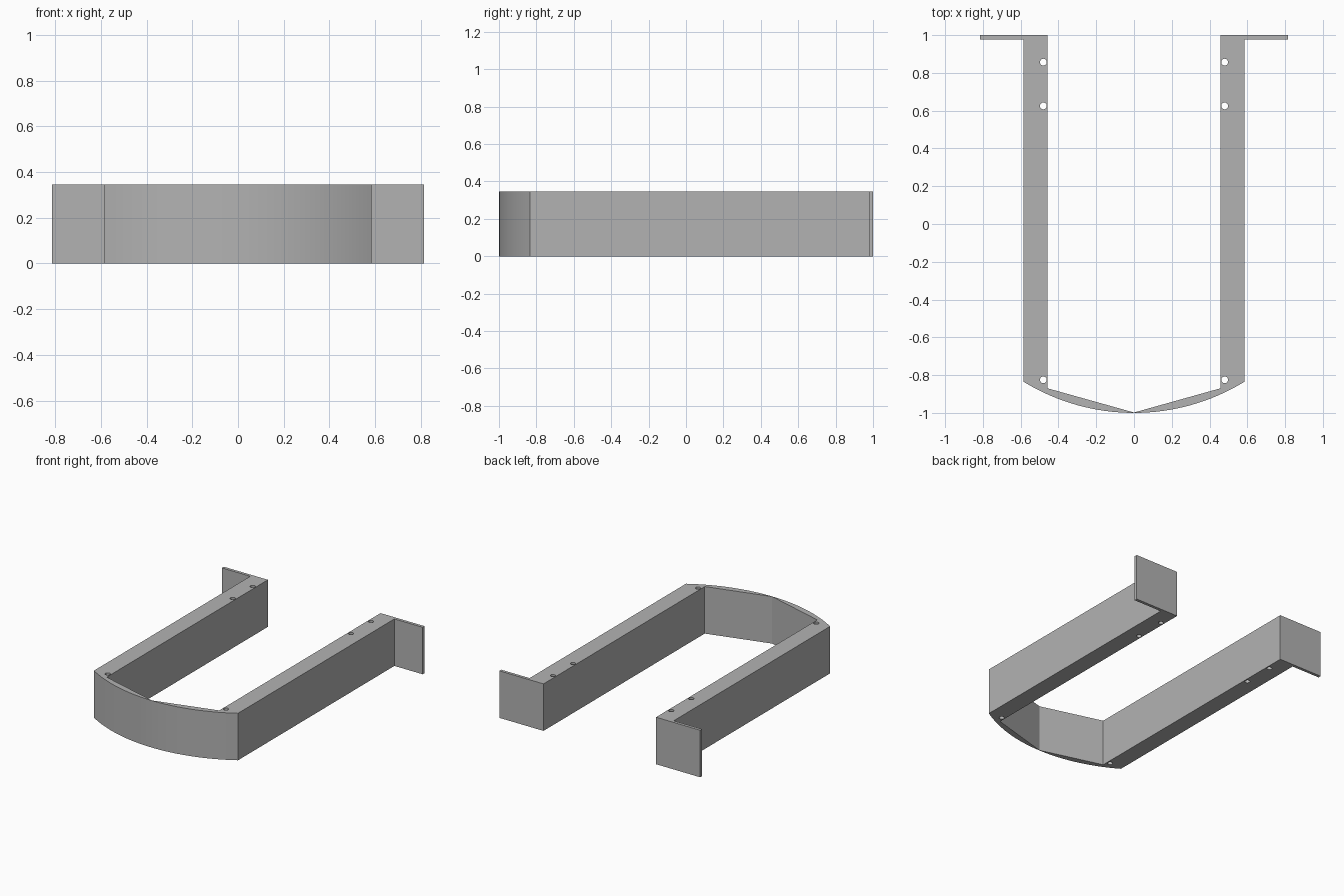
import bpy
import bmesh
import math

cube = bpy.data.objects.get("Cube")
if cube:
    bpy.data.objects.remove(cube, do_unlink=True)

HEIGHT = 0.345
INNER, OUTER, FLANGE = 0.457, 0.585, 0.815   # half widths
SHOULDER, TIP = -0.835, -1.0                 # ends of the bowed front
FLANGE_THICK = 0.022

grey = bpy.data.materials.new("light grey")
grey.use_nodes = True
grey.diffuse_color = (0.45, 0.45, 0.45, 1)
grey.node_tree.nodes["Principled BSDF"].inputs["Base Color"].default_value = grey.diffuse_color


def new_object(name, bm):
    bmesh.ops.recalc_face_normals(bm, faces=bm.faces)
    mesh = bpy.data.meshes.new(name)
    bm.to_mesh(mesh)
    bm.free()
    mesh.materials.append(grey)
    obj = bpy.data.objects.new(name, mesh)
    bpy.context.collection.objects.link(obj)
    return obj


# Bowed front edge, from the centre tip out to the shoulder
rise = SHOULDER - TIP
radius = (OUTER ** 2 + rise ** 2) / (2 * rise)
sweep = math.asin(OUTER / radius)
steps = 16
arc = [(radius * math.sin(sweep * i / steps),
        TIP + radius * (1 - math.cos(sweep * i / steps))) for i in range(steps + 1)]

# Right half of the outline: arc, arm, turned-out flange, inner wall
half = arc + [(OUTER, 1 - FLANGE_THICK), (FLANGE, 1 - FLANGE_THICK),
              (FLANGE, 1), (INNER, 1), (INNER, -0.87), (0, TIP + 0.002)]
outline = half + [(-x, y) for x, y in reversed(half[1:-1])]

# U-shaped bracket body
bm = bmesh.new()
face = bm.faces.new([bm.verts.new((x, y, 0)) for x, y in outline])
top = bmesh.ops.extrude_face_region(bm, geom=[face])["geom"]
bmesh.ops.translate(bm, vec=(0, 0, HEIGHT),
                    verts=[v for v in top if isinstance(v, bmesh.types.BMVert)])
bracket = new_object("bracket", bm)

# Screw holes through both arms
bm = bmesh.new()
for side in (-1, 1):
    for y in (0.857, 0.625, -0.825):
        hole = bmesh.ops.create_cone(bm, cap_ends=True, segments=24, radius1=0.018,
                                     radius2=0.018, depth=HEIGHT * 2)
        bmesh.ops.translate(bm, vec=(side * 0.48, y, HEIGHT / 2), verts=hole["verts"])
cutter = new_object("hole_cutter", bm)
cutter.hide_render = True

cut = bracket.modifiers.new("screw holes", "BOOLEAN")
cut.operation = "DIFFERENCE"
cut.solver = "EXACT"
cut.object = cutter

# Apply the cut, then drop the helper
bpy.ops.object.select_all(action="DESELECT")
bracket.select_set(True)
bpy.context.view_layer.objects.active = bracket
bpy.ops.object.modifier_apply(modifier=cut.name)
bpy.data.objects.remove(cutter, do_unlink=True)
bpy.ops.object.shade_smooth_by_angle(angle=math.radians(20))
